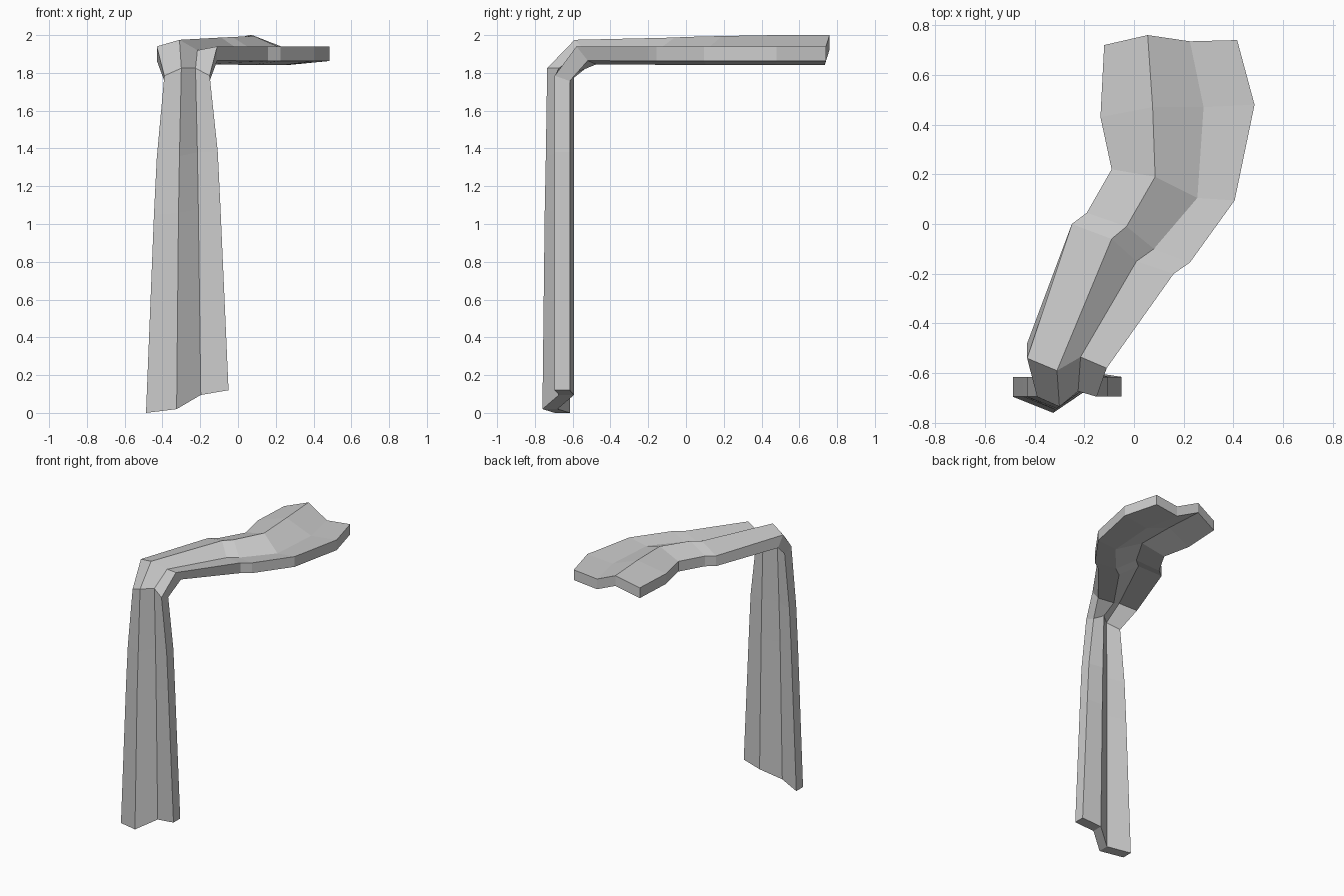
import bpy, bmesh
from mathutils import Vector

if "Cube" in bpy.data.objects:
    bpy.data.objects.remove(bpy.data.objects["Cube"])

# Stream sections from source to crest: (x, y) of the four flow lines
stream = [
    [(-.12, .72), (.055, .76), (.225, .735), (.415, .74)],
    [(-.135, .43), (.075, .47), (.28, .47), (.485, .48)],
    [(-.09, .22), (.085, .19), (.255, .105), (.405, .095)],
    [(-.19, .045), (-.03, -.01), (.08, -.10), (.225, -.155)],
    [(-.25, 0), (-.09, -.06), (.01, -.15), (.16, -.20)],
    [(-.43, -.54), (-.31, -.59), (-.215, -.535), (-.11, -.58)],
]
ridge_z = [2.0, 2.0, 1.995, 1.99, 1.987, 1.975]

# Falling sections from lip to foot: x and z of the four flow lines
fall = [
    [(-.39, 1.785), (-.30, 1.825), (-.225, 1.825), (-.15, 1.785)],
    [(-.43, 1.35), (-.31, 1.36), (-.215, 1.38), (-.107, 1.38)],
    [(-.445, 1.05), (-.315, 1.06), (-.21, 1.08), (-.093, 1.09)],
    [(-.487, 0), (-.325, .02), (-.197, .095), (-.05, .12)],
]
ridge_y = [-.735, -.742, -.748, -.76]

rows = []
for pts, rz in zip(stream, ridge_z):
    zs = (1.94, rz, 1.92, 1.94)
    off = Vector((0, .06, -.075)) if pts is stream[-1] else Vector((0, 0, -.077))
    rows.append(([Vector((x, y, z)) for (x, y), z in zip(pts, zs)], off))
for pts, ry in zip(fall, ridge_y):
    ys = (-.695, ry, -.673, -.695)
    off = Vector((0, .08, -.028)) if pts is fall[0] else Vector((0, .08, 0))
    rows.append(([Vector((x, y, z)) for (x, z), y in zip(pts, ys)], off))

# Waterfall sheet: loft a closed ring of front and back points
bm = bmesh.new()
rings = []
for pts, off in rows:
    ring = pts + [p + off for p in reversed(pts)]
    rings.append([bm.verts.new(p) for p in ring])
for a, b in zip(rings, rings[1:]):
    for i in range(8):
        j = (i + 1) % 8
        bm.faces.new((a[i], a[j], b[j], b[i]))
for r in (rings[0], rings[-1]):
    for i in range(3):
        bm.faces.new((r[i], r[i + 1], r[6 - i], r[7 - i]))
bmesh.ops.recalc_face_normals(bm, faces=bm.faces)
mesh = bpy.data.meshes.new("waterfall")
bm.to_mesh(mesh)
bm.free()
bpy.context.collection.objects.link(bpy.data.objects.new("waterfall", mesh))
